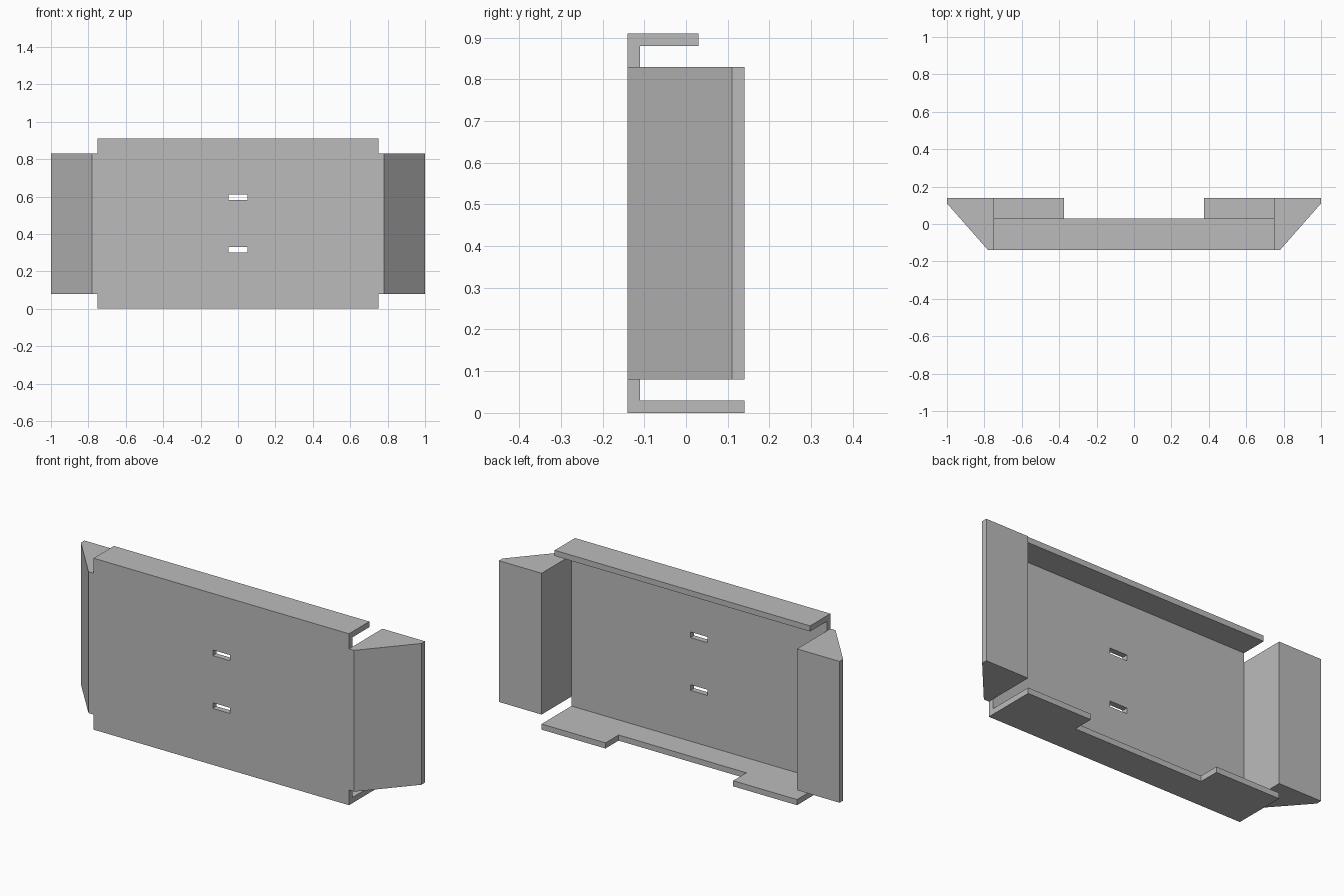
import bpy
import bmesh
from mathutils import Vector

default = bpy.data.objects.get("Cube")
if default:
    bpy.data.objects.remove(default, do_unlink=True)

grey = bpy.data.materials.new("plain grey")
grey.use_nodes = True
grey.diffuse_color = (0.5, 0.5, 0.5, 1)
grey.node_tree.nodes["Principled BSDF"].inputs["Base Color"].default_value = grey.diffuse_color

# Overall sizes
T = 0.03                      # sheet thickness
HALF = 0.75                   # half width of the channel
FRONT, BACK = -0.14, 0.14
LIP = 0.03                    # rear edge of the top flange
HEIGHT = 0.91


def prism(name, points, sweep):
    """Extrude a flat outline along the sweep vector."""
    bm = bmesh.new()
    face = bm.faces.new([bm.verts.new(p) for p in points])
    moved = bmesh.ops.extrude_face_region(bm, geom=[face])["geom"]
    bmesh.ops.translate(bm, vec=Vector(sweep),
                        verts=[v for v in moved if isinstance(v, bmesh.types.BMVert)])
    bmesh.ops.recalc_face_normals(bm, faces=bm.faces[:])
    mesh = bpy.data.meshes.new(name)
    bm.to_mesh(mesh)
    bm.free()
    mesh.materials.append(grey)
    obj = bpy.data.objects.new(name, mesh)
    bpy.context.collection.objects.link(obj)
    return obj


def box(name, x, y, z):
    outline = [(x[0], y[0], z[0]), (x[1], y[0], z[0]), (x[1], y[1], z[0]), (x[0], y[1], z[0])]
    return prism(name, outline, (0, 0, z[1] - z[0]))


def cut(target, cutter):
    cutter.hide_render = True
    mod = target.modifiers.new("cut", "BOOLEAN")
    mod.operation = "DIFFERENCE"
    mod.solver = "EXACT"
    mod.object = cutter
    bpy.context.view_layer.objects.active = target
    bpy.ops.object.modifier_apply(modifier=mod.name)
    bpy.data.objects.remove(cutter, do_unlink=True)


# Channel: front panel folded back into a deep bottom and a short top flange
inner = FRONT + T
section = [(FRONT, 0), (BACK, 0), (BACK, T), (inner, T), (inner, HEIGHT - T),
           (LIP, HEIGHT - T), (LIP, HEIGHT), (FRONT, HEIGHT)]
channel = prism("channel_panel", [(-HALF, y, z) for y, z in section], (2 * HALF, 0, 0))

# Wide notch in the bottom flange, leaving a tab at each end
cut(channel, box("notch_cutter", (-0.375, 0.375), (LIP, 0.3), (-0.1, 0.1)))

# Two small slots through the panel
for z in (0.315, 0.595):
    cut(channel, box("slot_cutter", (-0.05, 0.05), (-0.2, -0.05), (z - T / 2, z + T / 2)))

# Solid wedge-shaped wings at both ends
wing = [(HALF, FRONT), (0.78, FRONT), (1, 0.11), (1, BACK), (HALF, BACK)]
for side, name in ((1, "left_wing"), (-1, "right_wing")):
    prism(name, [(side * x, y, 0.08) for x, y in wing], (0, 0, 0.75))
